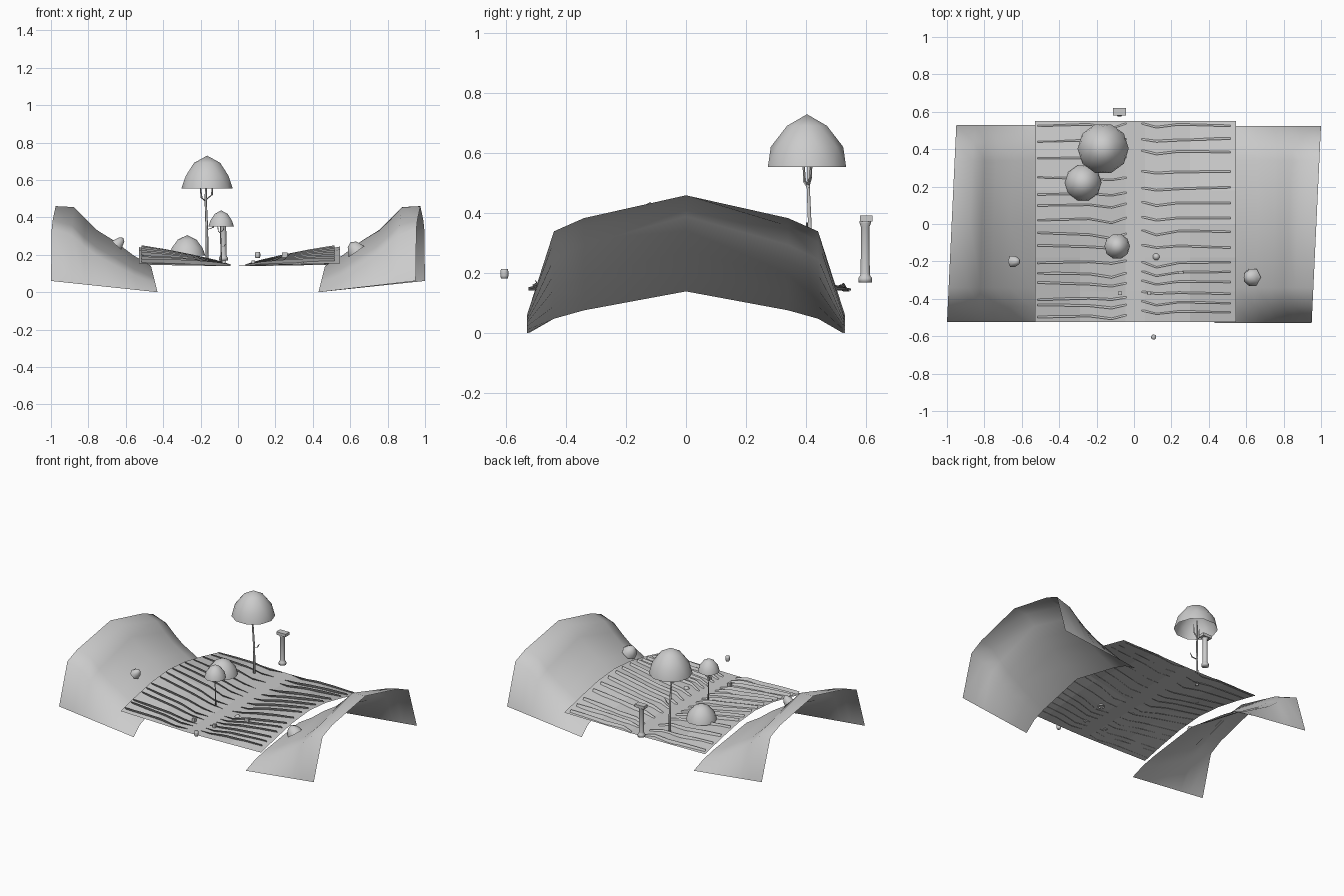
import bpy, bmesh, math, random
from mathutils import Vector, Matrix

if "Cube" in bpy.data.objects:
    bpy.data.objects.remove(bpy.data.objects["Cube"])
random.seed(4)

def make(name, verts, faces, smooth=True):
    me = bpy.data.meshes.new(name)
    me.from_pydata(verts, [], faces)
    me.update()
    ob = bpy.data.objects.new(name, me)
    bpy.context.collection.objects.link(ob)
    for p in me.polygons:
        p.use_smooth = smooth
    return ob

def sheet(name, rows, smooth=True):
    """Grid surface from equal-length rows of points."""
    n = len(rows[0])
    faces = [(r*n+c, r*n+c+1, (r+1)*n+c+1, (r+1)*n+c)
             for r in range(len(rows)-1) for c in range(n-1)]
    return make(name, [p for r in rows for p in r], faces, smooth)

def lerp(x, pts):
    for (a, va), (b, vb) in zip(pts, pts[1:]):
        if x <= b:
            return va + (vb-va)*max(0, (x-a)/(b-a))
    return pts[-1][1]

# Hills: open arched sheets, the right one turned half way round
def hill(name, sign):
    ridge = [(1, .46), (.89, .455), (.82, .39), (.75, .33), (.65, .275), (.54, .2), (.43, .14)]
    ys = (-.525, -.44, -.34, 0, .34, .44, .53)
    rows = []
    for x, zr in ridge:
        t = (x-.43)/.57
        ze = .06*t
        frac = (0, .35+.35*t, .55+.26*t, 1, .55+.26*t, .35+.35*t, 0)
        row = []
        for y, f in zip(ys, frac):
            xx = x - .05*t*max(0, min(1, (y+.53)/1.06)) + (1-t)*.035*f
            row.append((sign*xx, -sign*y if sign > 0 else y, ze+(zr-ze)*f))
        rows.append(row if sign < 0 else row[::-1])
    sheet(name, rows if sign > 0 else [r[::-1] for r in rows])

hill("left_hill", -1)
hill("right_hill", 1)

# Field: flat central path, sides arched upwards
PATH = .143
def ground(x, y):
    side = max(0, (abs(x)-.05)/.49)
    arch = lerp(abs(y), [(0, .1), (.18, .085), (.36, .05), (.545, .006)])
    return PATH + arch*side

XS = (-.53, -.29, -.045, .06, .3, .545)
YS = (-.525, -.36, -.18, 0, .18, .36, .55)
sheet("field", [[(x, y, ground(x, y)) for x in XS] for y in YS], False)

# Furrows: thin leaning ribbons across each side of the field
left_y = (.54, .455, .36, .25, .17, .11, .035, -.05, -.115, -.195, -.26, -.315, -.39, -.43, -.485)
right_y = (.54, .455, .395, .285, .195, .12, .04, -.03, -.11, -.2, -.25, -.3, -.36, -.41, -.46)
for side, ys in ((-1, left_y), (1, right_y)):
    for i, y in enumerate(ys):
        low, high = [], []
        dip = random.uniform(-.025, -.005)
        slope = random.uniform(-.01, .012)
        for x, d, h in ((.04, .006, .006), (.12, dip, .016), (.24, 0, .02), (.38, slope*.5, .02), (.515, slope, .015)):
            yy = y + d
            z = ground(x, yy)
            low.append((side*x, yy, z-.004))
            high.append((side*x, yy-.012, z+h))
        sheet(("left" if side < 0 else "right")+"_furrow_%02d" % i, [low, high])

# Open faceted dome, used for crowns, bushes and rocks
def dome(name, loc, r, h, tilt=0, seg=10, profile=((1, 0), (.88, .38), (.51, .78))):
    m = Matrix.Translation(loc) @ Matrix.Rotation(tilt, 4, 'Y')
    v = [m @ Vector((r*k*math.cos(2*math.pi*(j+.5*i)/seg), r*k*math.sin(2*math.pi*(j+.5*i)/seg), h*z))
         for i, (k, z) in enumerate(profile) for j in range(seg)]
    f = []
    for i in range(len(profile)-1):
        for j in range(seg):
            a, b = i*seg+j, i*seg+(j+1) % seg
            f += [(a, b, a+seg), (b, b+seg, a+seg)]
    top = (len(profile)-1)*seg
    v.append(m @ Vector((0, 0, h)))
    f += [(top+j, top+(j+1) % seg, len(v)-1) for j in range(seg)]
    return make(name, v, f)

# Tapered bent limb with a square-ish section
def limb(name, pts, radii, seg=6):
    v, f = [], []
    for p, r in zip(pts, radii):
        v += [(p[0]+r*math.cos(2*math.pi*j/seg), p[1]+r*math.sin(2*math.pi*j/seg), p[2]) for j in range(seg)]
    for i in range(len(pts)-1):
        f += [(i*seg+j, i*seg+(j+1) % seg, (i+1)*seg+(j+1) % seg, (i+1)*seg+j) for j in range(seg)]
    f += [tuple(range(seg))[::-1], tuple(range(len(v)-seg, len(v)))]
    return make(name, v, f, seg > 4)

def tree(name, x, y, s):
    z = .145
    P = lambda a, b, c: (x+a*s, y+b*s, z+c*s)
    limb(name+"_trunk", [P(0, .012, 0), P(-.002, .01, .2), P(-.008, .004, .35), P(-.005, .006, .47)],
         [.009*s, .007*s, .006*s, .004*s])
    for n, pts in (("low", [P(0, .01, .19), P(.03, 0, .2), P(.045, 0, .225)]),
                   ("left", [P(-.006, .005, .34), P(-.03, -.008, .36), P(-.038, -.012, .43)]),
                   ("right", [P(-.006, .005, .35), P(.025, .012, .375), P(.03, .015, .43)])):
        limb(name+"_branch_"+n, pts, [.005*s, .005*s, .003*s], 4)
    dome(name+"_crown", P(0, 0, .41), .137*s, .175*s)

tree("big_tree", -.165, .403, 1)
tree("small_tree", -.09, -.12, .5)

# Bushes and rocks
dome("field_bush", (-.272, .22, .195), .098, .11)
dome("path_bush", (.12, -.175, .145), .022, .025, seg=8)
dome("left_rock", (-.65, -.2, .25), .034, .055, .75, seg=6)
dome("right_rock", (.635, -.285, .217), .052, .06, -.6, seg=6)

# Pillar with base and capital
def ring_stack(name, x, y, prof, seg):
    return limb(name, [(x, y, z) for r, z in prof], [r for r, z in prof], seg)

def box(name, c, s):
    v = [(c[0]+a*s[0]/2, c[1]+b*s[1]/2, c[2]+d*s[2]/2) for a in (-1, 1) for b in (-1, 1) for d in (-1, 1)]
    return make(name, v, [(0, 1, 3, 2), (4, 6, 7, 5), (0, 4, 5, 1), (2, 3, 7, 6), (0, 2, 6, 4), (1, 5, 7, 3)], False)

ring_stack("pillar_shaft", -.078, .597,
           [(.024, .17), (.024, .185), (.018, .192), (.016, .2), (.015, .355), (.02, .368), (.02, .374)], 10)
box("pillar_capital", (-.078, .6, .382), (.07, .042, .02))

# Barrel in front of the field
ring_stack("barrel", .105, -.605, [(.012, .183), (.014, .192), (.014, .206), (.012, .215)], 10)

# Small posts and a crate on the field
for n, x in (("left", -.075), ("right", .082)):
    box(n+"_post", (x, -.37, .155), (.02, .02, .03))
box("crate", (.25, -.26, .2), (.03, .012, .025))
